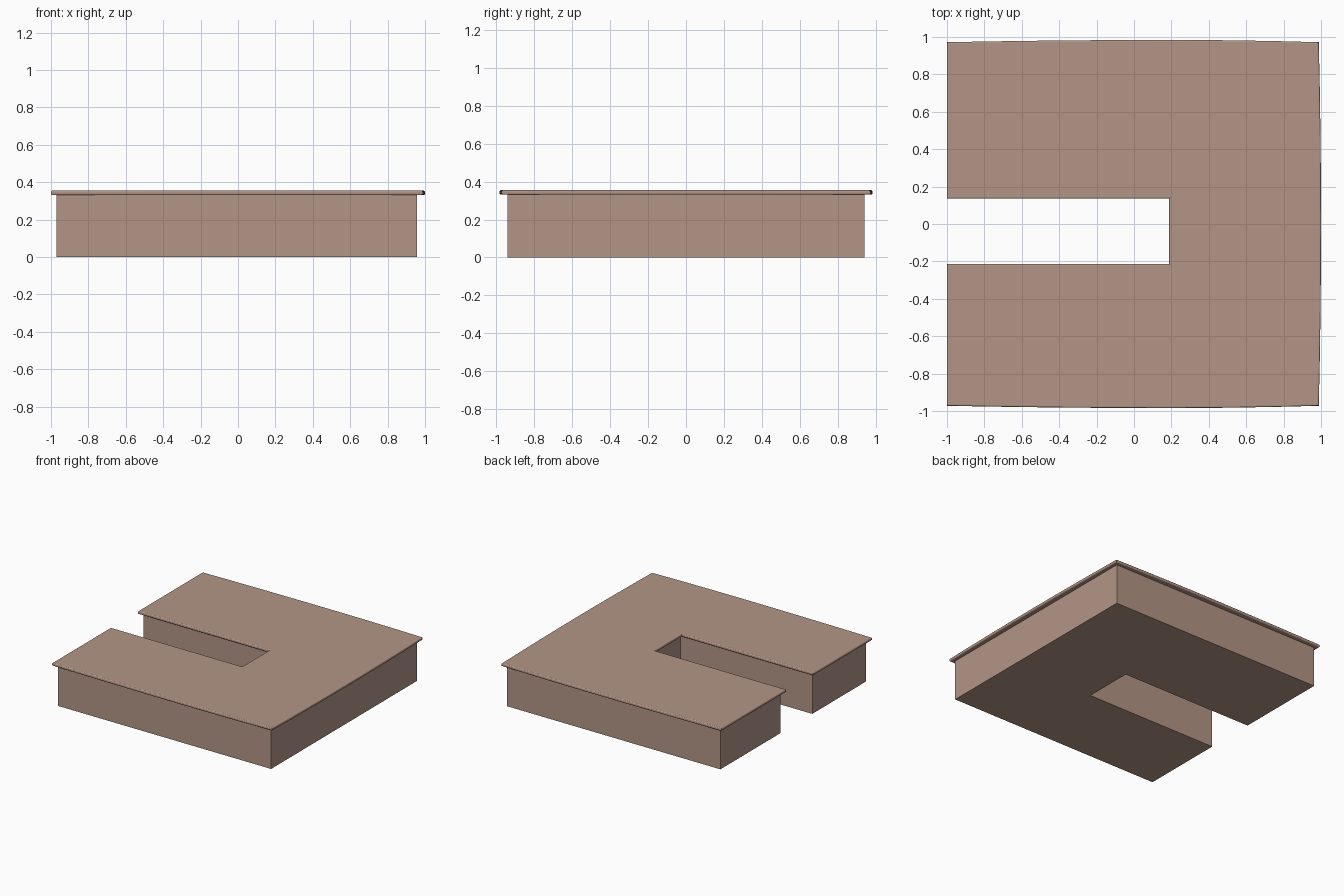
import bpy, bmesh

if "Cube" in bpy.data.objects:
    bpy.data.objects.remove(bpy.data.objects["Cube"])

mat = bpy.data.materials.new("warm_brown")
mat.diffuse_color = (0.45, 0.30, 0.24, 1)
mat.use_nodes = True
mat.node_tree.nodes["Principled BSDF"].inputs["Base Color"].default_value = mat.diffuse_color


def extrude_outline(name, pts, z0, z1):
    bm = bmesh.new()
    face = bm.faces.new([bm.verts.new((x, y, z0)) for x, y in pts])
    top = bmesh.ops.extrude_face_region(bm, geom=[face])["geom"]
    verts = [g for g in top if isinstance(g, bmesh.types.BMVert)]
    bmesh.ops.translate(bm, verts=verts, vec=(0, 0, z1 - z0))
    bmesh.ops.recalc_face_normals(bm, faces=bm.faces)
    me = bpy.data.meshes.new(name)
    bm.to_mesh(me)
    bm.free()
    ob = bpy.data.objects.new(name, me)
    bpy.context.collection.objects.link(ob)
    me.materials.append(mat)
    return ob


def u_outline(left, right, half, slot_lo, slot_hi, slot_end, bow=0.0):
    """U plan open to -x; bow swells the front, right and back sides."""
    n = 8 if bow else 1

    def side(a, b, apex, nx, ny):
        out = []
        for i in range(n):
            t = i / n
            # parabola through both ends, peaking at parameter apex
            k = t / apex if t < apex else (1 - t) / (1 - apex)
            s = bow * (1 - (1 - k) ** 2)
            out.append((a[0] + (b[0] - a[0]) * t + nx * s,
                        a[1] + (b[1] - a[1]) * t + ny * s))
        return out

    fl, fr, br, bl = (left, -half), (right, -half), (right, half), (left, half)
    return (side(fl, fr, 0.6, 0, -1) + side(fr, br, 0.5, 1, 0)
            + side(br, bl, 0.4, 0, 1)
            + [bl, (left, slot_hi), (slot_end, slot_hi),
               (slot_end, slot_lo), (left, slot_lo)])


# Base block
extrude_outline("base", u_outline(-0.97, 0.958, 0.941, -0.245, 0.166, 0.22), 0, 0.335)

# Overhanging top slab with rounded rim
slab = extrude_outline("top_slab",
                       u_outline(-1, 0.988, 0.972, -0.214, 0.136, 0.188, 0.012),
                       0.331, 0.355)
bm = bmesh.new()
bm.from_mesh(slab.data)
rim = [e for e in bm.edges if abs(e.verts[0].co.z - e.verts[1].co.z) < 1e-5]
bmesh.ops.bevel(bm, geom=rim, offset=0.008, segments=3, profile=0.5, affect='EDGES')
bm.to_mesh(slab.data)
bm.free()
